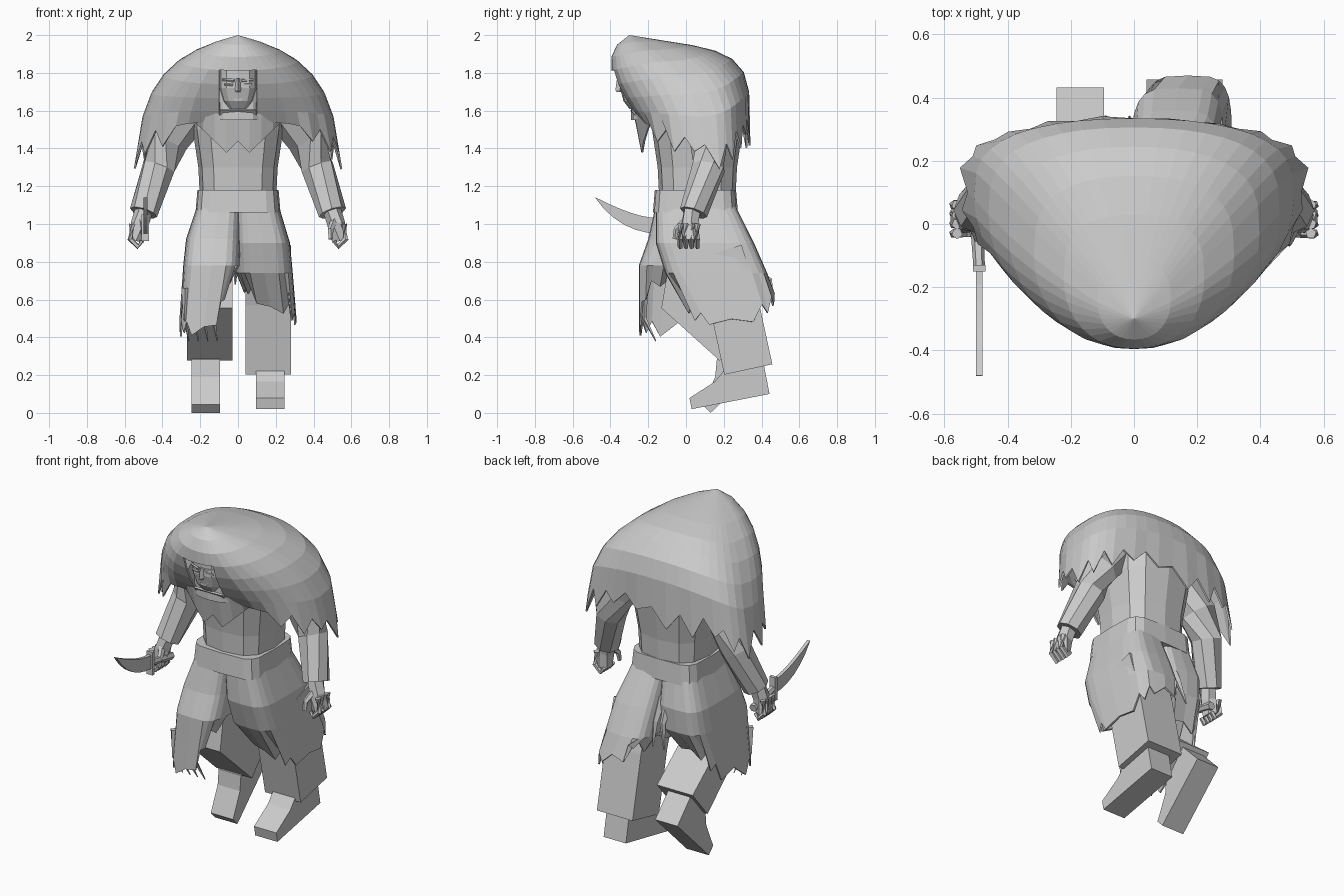
import bpy, bmesh, math, random
from mathutils import Vector, Matrix
from mathutils.geometry import interpolate_bezier

cube = bpy.data.objects.get("Cube")
if cube:
    bpy.data.objects.remove(cube)
random.seed(4)
shade = .6
mat = bpy.data.materials.new("plain_grey")
mat.use_nodes = True
mat.diffuse_color = (shade, shade, shade, 1)
mat.node_tree.nodes["Principled BSDF"].inputs["Base Color"].default_value = mat.diffuse_color


def add(name, bm, thick=0):
    bmesh.ops.remove_doubles(bm, verts=bm.verts, dist=.0001)
    bmesh.ops.recalc_face_normals(bm, faces=bm.faces)
    mesh = bpy.data.meshes.new(name)
    bm.to_mesh(mesh)
    bm.free()
    mesh.materials.append(mat)
    part = bpy.data.objects.new(name, mesh)
    bpy.context.collection.objects.link(part)
    if thick:
        part.modifiers.new("cloth_thickness", 'SOLIDIFY').thickness = thick


def spow(value, power):
    return math.copysign(abs(value) ** power, value)


def turn(count):
    # cosine and sine of each step round a circle, front first
    angles = [math.tau * i / count for i in range(count)]
    return [(math.cos(a), math.sin(a)) for a in angles]


def ring(x, y, z, rx, ry, count=12, power=.7):
    # level, squared-off ellipse
    return [Vector((x + rx * spow(s, power), y - ry * spow(c, power), z)) for c, s in turn(count)]


def loft(name, rings, caps=True, thick=0, skip=None, closed=True):
    bm = bmesh.new()
    rows = [[bm.verts.new(point) for point in r] for r in rings]
    count = len(rows[0])
    for k, (upper, lower) in enumerate(zip(rows, rows[1:])):
        for i in range(count if closed else count - 1):
            if not (skip and skip(k, i)):
                j = (i + 1) % count
                bm.faces.new((upper[i], upper[j], lower[j], lower[i]))
    if caps:
        bm.faces.new(rows[0])
        bm.faces.new(rows[-1])
    add(name, bm, thick)


def directions(path):
    before, after = [path[0]] + path[:-1], path[1:] + [path[-1]]
    return [(b - a).normalized() for a, b in zip(before, after)]


def tube(name, points, start, end, count=6):
    # tapering round limb along a path
    path = [Vector(p) for p in points]
    rings = []
    for k, (centre, way) in enumerate(zip(path, directions(path))):
        radius = start + (end - start) * k / (len(path) - 1)
        spin = way.to_track_quat('Z', 'Y')
        rings.append([centre + spin @ Vector((radius * c, radius * s, 0)) for c, s in turn(count)])
    loft(name, rings)


def prism(name, profile, x, half):
    # side profile (y, z) extruded across x
    loft(name, [[Vector((x + side * half, y, z)) for y, z in profile] for side in (-1, 1)])


def strip(name, path, widths, x, half):
    # flat-sided limb whose side profile follows a path
    front, back = [], []
    for centre, way, width in zip(path, directions(path), widths):
        across = Vector((-way.y, way.x)) * width
        front.append(centre - across)
        back.append(centre + across)
    prism(name, front + back[::-1], x, half)


# torso and belt
loft("torso", [ring(0, .06, z, r, r) for z, r in ((1.1, .2), (1.3, .21), (1.5, .24), (1.7, .24))])
loft("belt", [ring(0, .05, z, r, r, 16, .4) for z, r in ((1.06, .225), (1.18, .215))])

# hooded mantle: three guide curves run from the crown to the hem
crown = Vector((0, -.3, 2))
STEPS, AROUND = 8, 40


def guide(*points):
    return interpolate_bezier(crown, *[Vector(p) for p in points], STEPS)


front_line = guide((0, -.5, 1.9), (0, -.35, 1.65), (0, -.25, 1.55))
side_line = guide((.28, -.2, 1.93), (.5, .08, 1.8), (.53, .1, 1.42))
back_line = guide((0, .15, 1.92), (0, .38, 1.96), (0, .33, 1.55))
rows = []
for front, side, back in zip(front_line, side_line, back_line):
    row = []
    for c, s in turn(AROUND):
        end, power = (front, 1) if c > 0 else (back, .6)
        x = side.x * spow(s, .9)
        if c > .94:
            x = max(-.1, min(.1, x))
        row.append(Vector((x, side.y + (end.y - side.y) * abs(c) ** power,
                           side.z + (end.z - side.z) * abs(c) ** 1.3)))
    rows.append(row)
for i, (c, s) in enumerate(turn(AROUND)):
    if c < .8:
        drop = random.uniform(.04, .15) if i % 2 else random.uniform(-.02, .03)
        rows[-1][i] += Vector((s * drop * .2, -c * drop * .1, -drop))


def face_opening(k, i):
    return 3 <= k <= 5 and (i < 2 or i >= AROUND - 2)


loft("hooded_mantle", rows, False, .01, face_opening)
loft("hood_lining", [ring(0, -.19, z, .13, .1) for z in (1.55, 1.8)])

# ragged collar hanging on the chest
xs = [k * .06 for k in range(-4, 5)]
loft("chest_collar", [[Vector((x, x * x - .27, 1.6)) for x in xs],
                      [Vector((x, x * x - .23, 1.38 + abs(abs(x) - .06))) for x in xs]],
     False, .01, closed=False)

# head and face
loft("head", [ring(0, -.25, z, r, r) for z, r in ((1.61, .05), (1.65, .08), (1.72, .1), (1.9, .1))])
loft("nose", [ring(0, -.35, z, r, r * 1.5, 4, 1) for z, r in ((1.77, .01), (1.71, .016), (1.7, .012))])
for name, z, half in (("upper_lip", 1.675, .03), ("lower_lip", 1.66, .02)):
    tube(name, [(x, -.325, z) for x in (-half, 0, half)], .009, .009, 5)
for s, side in ((1, "left"), (-1, "right")):
    tube(side + "_brow", [(s * .02, -.35, 1.76), (s * .08, -.33, 1.765)], .009, .007, 5)
    tube(side + "_eyelid", [(s * .025, -.344, 1.738), (s * .07, -.336, 1.738)], .008, .006, 5)

# arms and hands
for s, side in ((1, "left"), (-1, "right")):
    tube(side + "_sleeve", [(s * .25, .08, 1.6), (s * .36, .12, 1.45), (s * .42, .12, 1.3), (s * .5, .04, 1.06)],
         .12, .075, 8)
    tube(side + "_hand", [(s * .49, .04, 1.1), (s * .52, .02, 1), (s * .54, .02, .91)], .048, .048)
    for k in range(4):
        y = .06 - k * .03
        tube(f"{side}_finger_{k + 1}", [(s * .56, y, 1), (s * .57, y, .92), (s * .53, y, .88), (s * .51, y, .91)],
             .018, .012, 5)
    tube(side + "_thumb", [(s * .51, 0, 1.02), (s * .49, -.05, .97), (s * .49, -.06, .92)], .02, .012, 5)

# curved knife in the right hand, rising and narrowing to its tip
reach = [k / 6 for k in range(7)]
strip("knife_blade", [Vector((-.14 - .34 * u, .99 + .15 * u * u)) for u in reach],
      [.041 - .04 * u ** 3 for u in reach], -.49, .01)
strip("knife_guard", [Vector((-.14, .91)), Vector((-.14, 1.05))], (.01, .01), -.49, .02)
tube("knife_handle", [(-.49, -.14, .98), (-.5, .07, .94)], .018, .024)


# ragged over-trousers, one shell for each leg, hem set by direction
def over_trouser(name, s, hips, hem_ring, hem, inner, front, back):
    around = 24
    sections = [(.1, .05, 1.1, .115, .21)] + hips + [hem_ring]
    rings = [ring(s * x, y, z, rx, ry, around, .5) for x, y, z, rx, ry in sections]
    for i, (point, (c, out)) in enumerate(zip(rings[-1], turn(around))):
        slope = inner * max(0, -out * s) + front * max(0, c) + back * max(0, -c)
        point.z = hem + slope + (random.uniform(-.07, -.03) if i % 2 else random.uniform(0, .03))
    loft(name, rings, False, .01)


over_trouser("left_over_trouser", 1, [(.13, .1, .9, .145, .26), (.14, .16, .74, .15, .27)],
             (.17, .24, .5, .14, .23), .48, .2, .08, .14)
over_trouser("right_over_trouser", -1, [(.13, .05, .92, .145, .25), (.14, .02, .78, .15, .27)],
             (.18, -.02, .5, .13, .23), .48, .26, -.03, .17)

# hanging rags on the right front and the seat
for k in range(4):
    x = k * .05 - .28
    tube(f"front_rag_{k + 1}", [(x, -.22, .66), (x, -.22, .5), (x + .02, -.16, .38)], .02, .003, 4)
for k in range(3):
    x = k * .05 - .06
    tube(f"seat_rag_{k + 1}", [(x, .24, .95), (x, .31, .82), (x * 1.5, .34, .68)], .03, .004, 4)

# straight left leg and bent right leg, each with a tilted boot
boot = [Vector(p) for p in ((0, 0), (0, .06), (.15, .12), (.22, .18), (.42, .18), (.42, 0))]
for name, x, path, depth, toe, tilt in (
        ("left", .16, ((.17, .85), (.25, .6), (.33, .23)), .13, (.03, .02), 11),
        ("right", -.15, ((.03, .85), (-.03, .6), (.25, .36)), .11, (.13, 0), 44)):
    strip(name + "_trouser", [Vector(p) for p in path], [depth] * 3, x, .12)
    spin = Matrix.Rotation(math.radians(tilt), 2)
    prism(name + "_boot", [Vector(toe) + spin @ p for p in boot], math.copysign(.17, x), .075)
